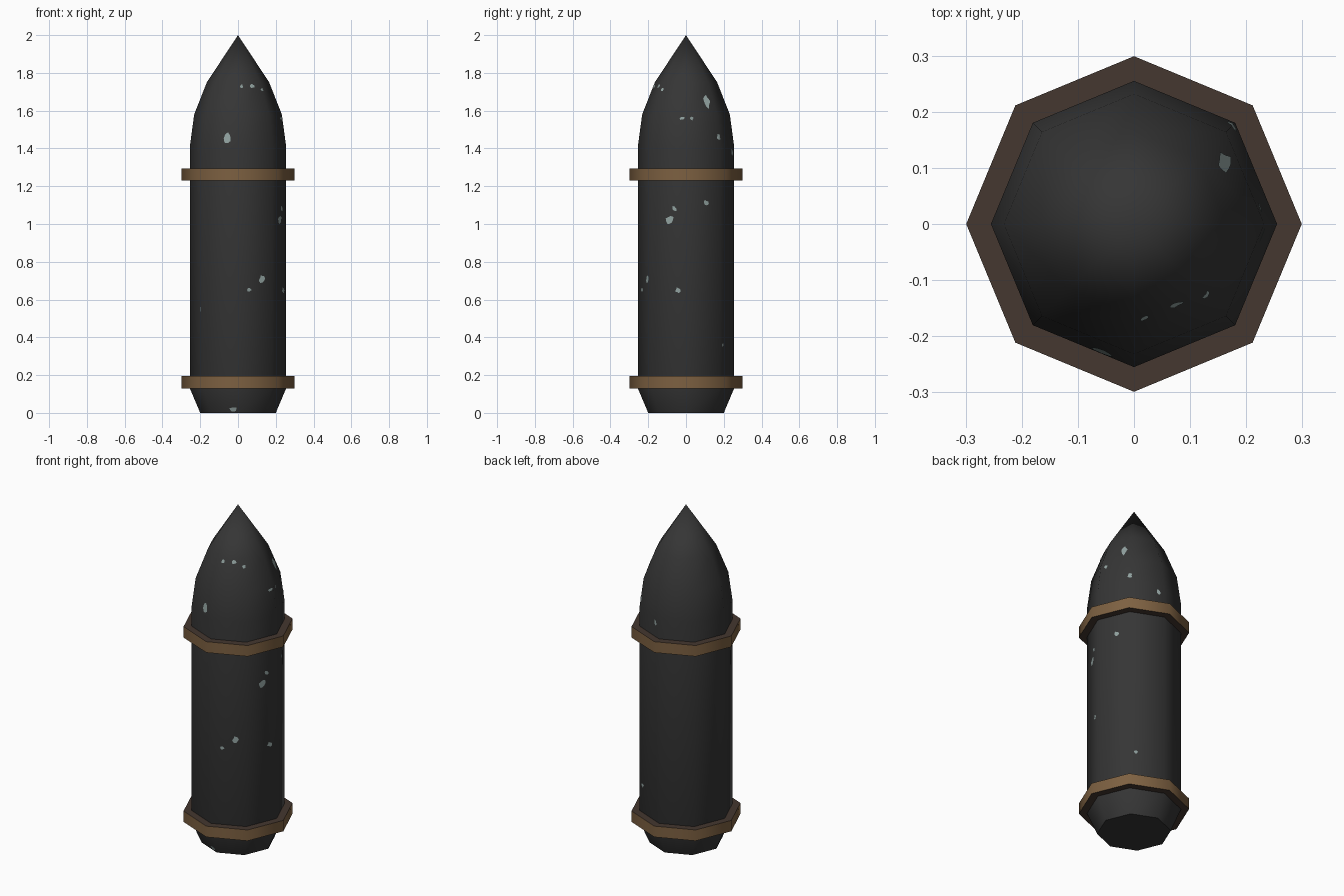
import bpy, bmesh, math, random
from mathutils import Vector
from mathutils.bvhtree import BVHTree

if "Cube" in bpy.data.objects:
    bpy.data.objects.remove(bpy.data.objects["Cube"])

random.seed(4)
SIDES = 8


def material(name, rgb):
    m = bpy.data.materials.new(name)
    m.diffuse_color = (*rgb, 1)
    m.use_nodes = True
    m.node_tree.nodes["Principled BSDF"].inputs["Base Color"].default_value = m.diffuse_color
    return m


STEEL = material("dark steel", (0.036, 0.036, 0.036))
BRASS = material("brown brass", (0.205, 0.118, 0.053))
BROWN = material("dark brown", (0.058, 0.038, 0.029))
CHIP = material("bare metal", (0.29, 0.37, 0.36))


def finish(bm, name, mats, smooth=True):
    mesh = bpy.data.meshes.new(name)
    bm.to_mesh(mesh)
    ob = bpy.data.objects.new(name, mesh)
    bpy.context.collection.objects.link(ob)
    for m in mats:
        mesh.materials.append(m)
    if smooth:
        bpy.ops.object.select_all(action='DESELECT')
        ob.select_set(True)
        bpy.context.view_layer.objects.active = ob
        bpy.ops.object.shade_smooth_by_angle(angle=math.radians(50))
    return ob


def ring(bm, r, z):
    return [bm.verts.new((r * math.cos(a), r * math.sin(a), z))
            for a in (math.tau * i / SIDES for i in range(SIDES))]


def bridge(bm, a, b):
    for i in range(SIDES):
        j = (i + 1) % SIDES
        bm.faces.new((a[i], a[j], b[j], b[i]))


# Shell body: tapered base, straight wall, pointed nose
bm = bmesh.new()
rings = [ring(bm, r, z) for r, z in
         ((0.2, 0), (0.255, 0.13), (0.255, 1.41), (0.232, 1.58), (0.165, 1.75))]
for a, b in zip(rings, rings[1:]):
    bridge(bm, a, b)
bm.faces.new(rings[0][::-1])
tip = bm.verts.new((0, 0, 2))
for i in range(SIDES):
    bm.faces.new((rings[-1][i], rings[-1][(i + 1) % SIDES], tip))
bm.normal_update()
surface = BVHTree.FromBMesh(bm)
finish(bm, "shell_body", [STEEL])

# Driving bands: bright outer wall, dark upper and lower faces
for name, z0 in (("lower_band", 0.13), ("upper_band", 1.23)):
    z1 = z0 + 0.065
    bm = bmesh.new()
    loops = [ring(bm, r, z) for r, z in
             ((0.254, z0), (0.299, z0), (0.299, z1), (0.254, z1))]
    for a, b in zip(loops, loops[1:] + loops[:1]):
        bridge(bm, a, b)
    bm.normal_update()
    for f in bm.faces:
        f.material_index = 1 if abs(f.normal.z) > 0.5 else 0
    finish(bm, name, [BRASS, BROWN])

# Paint chips: thin irregular patches laid on the body (angle, height, width, tall)
CHIPS = [(-104, 1.46, .05, .06), (-84, 1.73, .02, .02), (-62, 1.73, .025, .025),
         (-58, 0.71, .035, .045), (-76, 0.65, .025, .02), (-97, 0.02, .045, .03),
         (34, 1.65, .035, .08), (-5, 1.56, .03, .02), (8, 1.56, .02, .02),
         (-21, 1.02, .045, .045), (-15, 1.08, .03, .03), (27, 1.11, .035, .035),
         (-10, 0.65, .03, .035), (-45, 1.71, .02, .02), (52, 0.36, .025, .025),
         (45, 1.46, .025, .03), (83, 1.38, .02, .035), (215, 0.55, .012, .025)]
bm = bmesh.new()
for az, z, w, h in CHIPS:
    a = math.radians(az)
    out = Vector((math.cos(a), math.sin(a), 0))
    side = Vector((-out.y, out.x, 0))

    def stick(u, v):
        hit, n, _, _ = surface.ray_cast(out + side * u + Vector((0, 0, max(v, 0.002))), -out)
        return bm.verts.new(hit + n * 0.002)

    centre = stick(0, z)
    rim = []
    for k in range(9):
        t, s = math.tau * k / 9, random.uniform(0.3, 0.6)
        rim.append(stick(w * s * math.cos(t), z + h * s * math.sin(t)))
    for k in range(9):
        bm.faces.new((centre, rim[k], rim[(k + 1) % 9]))
bm.normal_update()
finish(bm, "paint_chips", [CHIP])
